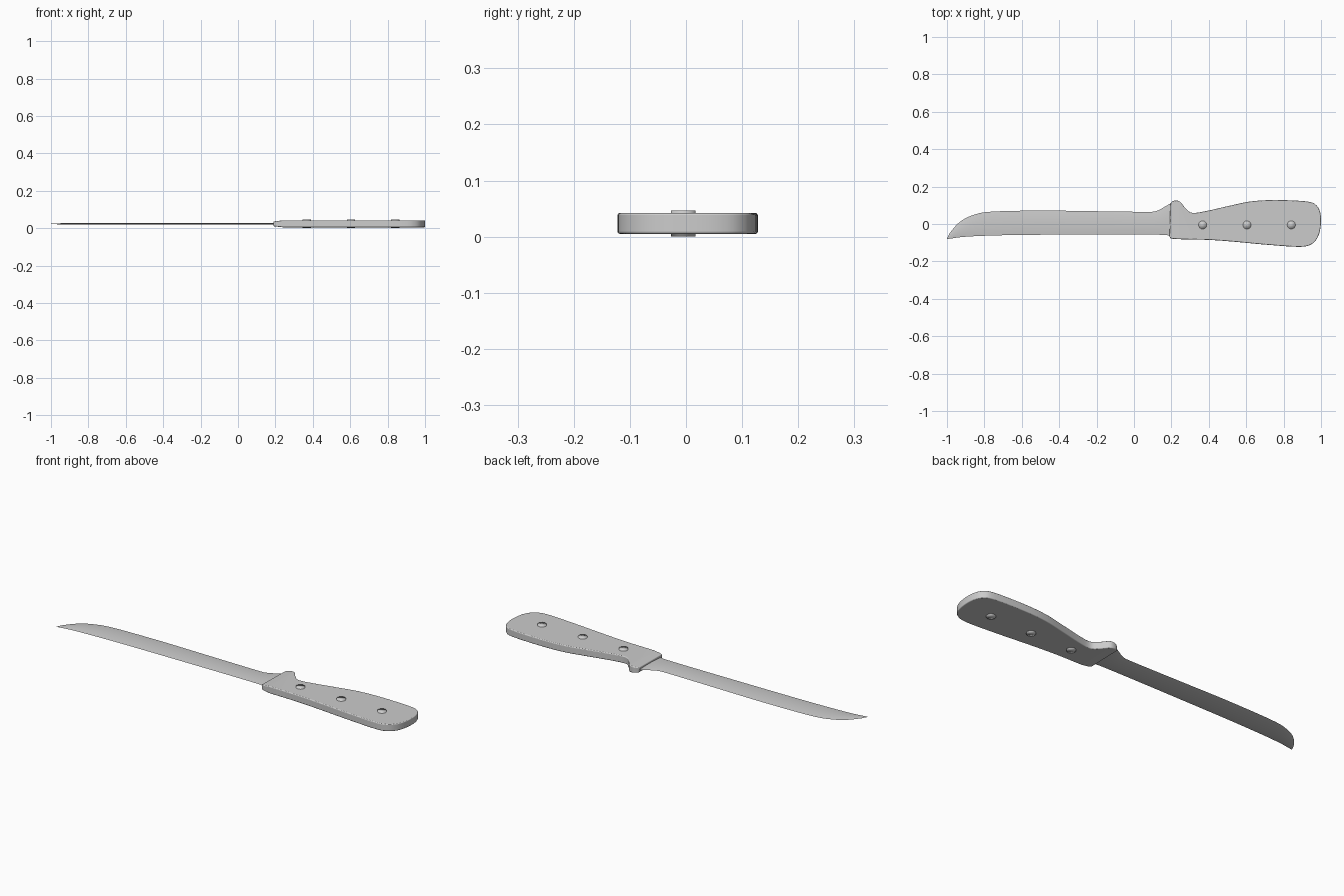
import bpy, bmesh, math
from mathutils import Vector

cube = bpy.data.objects.get("Cube")
if cube:
    bpy.data.objects.remove(cube, do_unlink=True)

MID = 0.0235  # height of the flat centre plane


def material(name, colour):
    m = bpy.data.materials.new(name)
    m.use_nodes = True
    m.diffuse_color = colour
    m.node_tree.nodes["Principled BSDF"].inputs["Base Color"].default_value = colour
    return m


grey = material("plain grey", (0.6, 0.6, 0.6, 1))


def finish(bm, name, angle=35):
    bmesh.ops.recalc_face_normals(bm, faces=bm.faces)
    mesh = bpy.data.meshes.new(name)
    bm.to_mesh(mesh)
    bm.free()
    mesh.materials.append(grey)
    ob = bpy.data.objects.new(name, mesh)
    bpy.context.collection.objects.link(ob)
    bpy.ops.object.select_all(action='DESELECT')
    ob.select_set(True)
    bpy.context.view_layer.objects.active = ob
    bpy.ops.object.shade_smooth_by_angle(angle=math.radians(angle))
    return ob


def smooth_path(pts, steps=5):
    """Open Catmull-Rom curve through 2D points."""
    p = [Vector(q) for q in pts]
    p = [2 * p[0] - p[1]] + p + [2 * p[-1] - p[-2]]
    out = []
    for a, b, c, d in zip(p, p[1:], p[2:], p[3:]):
        for i in range(steps):
            t = i / steps
            out.append(0.5 * (2 * b + (c - a) * t + (2 * a - 5 * b + 4 * c - d) * t * t
                              + (3 * b - a - 3 * c + d) * t ** 3))
    return out + [p[-2]]


# Handle: smooth outline with finger guard, extruded and thinned at the front
outline = smooth_path([
    (0.19, -0.068), (0.215, -0.08), (0.4, -0.085), (0.55, -0.096), (0.7, -0.11),
    (0.88, -0.122), (0.945, -0.11), (0.98, -0.075), (0.997, -0.02), (0.998, 0.05),
    (0.975, 0.1), (0.92, 0.121), (0.75, 0.128), (0.62, 0.12), (0.5, 0.095),
    (0.38, 0.068), (0.31, 0.06), (0.275, 0.085), (0.245, 0.12), (0.215, 0.125),
    (0.195, 0.113)])
bm = bmesh.new()
base = bm.faces.new([bm.verts.new((p.x, p.y, 0.005)) for p in outline])
top = bmesh.ops.extrude_face_region(bm, geom=[base])["geom"]
for v in top:
    if isinstance(v, bmesh.types.BMVert):
        v.co.z = 0.042
bmesh.ops.bisect_plane(bm, geom=bm.verts[:] + bm.edges[:] + bm.faces[:],
                       plane_co=(0.24, 0, 0), plane_no=(1, 0, 0))
for v in bm.verts:
    if v.co.x < 0.239:
        k = 0.7 + 0.3 * max(0, v.co.x - 0.19) / 0.05
        v.co.z = MID + (v.co.z - MID) * k
handle = finish(bm, "handle", 40)
bevel = handle.modifiers.new("rounded edge", 'BEVEL')
bevel.width = 0.007
bevel.segments = 3
bevel.limit_method = 'ANGLE'
bevel.angle_limit = math.radians(50)

# Blade: lens section swept along the spine and cutting edge
spine = smooth_path([
    (-1, -0.079), (-0.98, -0.042), (-0.93, 0.012), (-0.86, 0.048), (-0.76, 0.066),
    (-0.5, 0.072), (-0.25, 0.069), (0.06, 0.065), (0.12, 0.07), (0.16, 0.09), (0.2, 0.113)])
edge = smooth_path([(-1, -0.081), (-0.9, -0.068), (-0.7, -0.06), (-0.4, -0.057),
                    (0.12, -0.057), (0.2, -0.068)], 8)


def edge_y(x):
    for a, b in zip(edge, edge[1:]):
        if x <= b.x:
            return a.y + (b.y - a.y) * (x - a.x) / (b.x - a.x)
    return edge[-1].y


COLS = 10
bm = bmesh.new()
rings = []
for p in spine:
    low = edge_y(p.x)
    thick = 0.004 * min(1, (p.y - low) / 0.1)
    ring = []
    for i in range(2 * COLS):
        t = i / COLS if i <= COLS else 2 - i / COLS
        side = 1 if i <= COLS else -1
        z = MID + side * (0.0003 + thick * (1 - (2 * t - 1) ** 2))
        ring.append(bm.verts.new((p.x, low + (p.y - low) * t, z)))
    rings.append(ring)
for a, b in zip(rings, rings[1:]):
    for i in range(2 * COLS):
        j = (i + 1) % (2 * COLS)
        bm.faces.new((a[i], a[j], b[j], b[i]))
bm.faces.new(rings[0])
bm.faces.new(rings[-1])
finish(bm, "blade")

# Rivets: pins passing through the handle, showing on both faces
for i, x in enumerate((0.367, 0.604, 0.841)):
    bm = bmesh.new()
    bmesh.ops.create_cone(bm, cap_ends=True, segments=24, radius1=0.022, radius2=0.022,
                          depth=0.047)
    bmesh.ops.translate(bm, verts=bm.verts, vec=(x, -0.005, MID))
    finish(bm, "rivet_%d" % (i + 1), 120)
